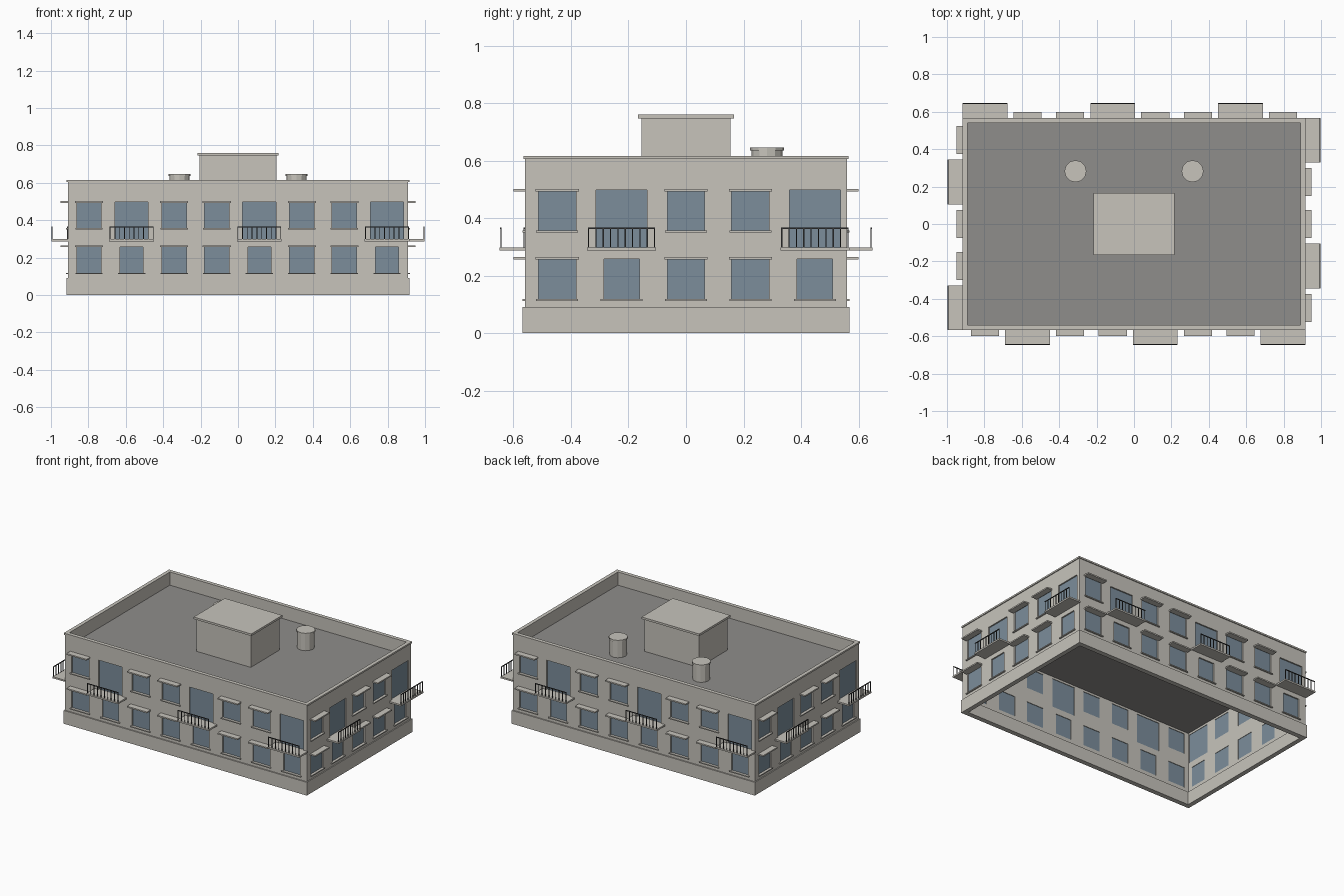
import bpy, bmesh, math
from mathutils import Matrix, Vector

if "Cube" in bpy.data.objects:
    bpy.data.objects.remove(bpy.data.objects["Cube"])


def material(name, rgb):
    m = bpy.data.materials.new(name)
    m.use_nodes = True
    m.diffuse_color = (*rgb, 1)
    m.node_tree.nodes["Principled BSDF"].inputs["Base Color"].default_value = (*rgb, 1)
    return m


STONE = material("warm grey plaster", (0.57, 0.55, 0.50))
ROOF = material("dark grey roofing", (0.275, 0.27, 0.26))
GLASS = material("blue grey glass", (0.20, 0.27, 0.33))
IRON = material("dark iron", (0.045, 0.045, 0.045))


def finish(name, bm, mat):
    bmesh.ops.recalc_face_normals(bm, faces=bm.faces[:])
    mesh = bpy.data.meshes.new(name)
    bm.to_mesh(mesh)
    bm.free()
    mesh.materials.append(mat)
    ob = bpy.data.objects.new(name, mesh)
    bpy.context.collection.objects.link(ob)
    return ob


def add_box(bm, lo, hi, turn=Matrix()):
    lo, hi = Vector(lo), Vector(hi)
    size = Matrix.Diagonal((*(hi - lo), 1))
    bmesh.ops.create_cube(bm, size=1, matrix=turn @ Matrix.Translation((lo + hi) / 2) @ size)


def box(name, lo, hi, mat):
    bm = bmesh.new()
    add_box(bm, lo, hi)
    return finish(name, bm, mat)


def ring(name, outer, inner, z0, z1, mat):
    """Rectangular frame with an open centre."""
    bm = bmesh.new()
    loops = []
    for (x, y), z in ((outer, z0), (outer, z1), (inner, z1), (inner, z0)):
        loops.append([bm.verts.new((sx * x, sy * y, z))
                      for sx, sy in ((-1, -1), (1, -1), (1, 1), (-1, 1))])
    for a, b in zip(loops, loops[1:] + loops[:1]):
        for i in range(4):
            j = (i + 1) % 4
            bm.faces.new((a[i], a[j], b[j], b[i]))
    return finish(name, bm, mat)


# Hollow shell: plinth, walls, cornice and sunken roof
HX, HY = 0.91, 0.56
ring("plinth", (0.916, 0.568), (0.885, 0.535), 0, 0.09, STONE)
walls = ring("walls", (HX, HY), (0.893, 0.542), 0.09, 0.606, STONE)
ring("cornice", (0.916, 0.566), (0.891, 0.54), 0.605, 0.616, STONE)
box("roof_deck", (-0.894, -0.543, 0.512), (0.894, 0.543, 0.525), ROOF)

# Facade parts gathered by kind; local frame is x along the wall, -y outwards
parts = {k: bmesh.new() for k in ("cutters", "glass", "sills", "awnings", "balconies", "railings")}


def opening(turn, u, width, z0, z1):
    h = width / 2
    add_box(parts["cutters"], (u - h, -0.05, z0), (u + h, 0.05, z1), turn)
    add_box(parts["glass"], (u - h, 0.009, z0), (u + h, 0.014, z1), turn)


def sill(turn, u, z):
    add_box(parts["sills"], (u - 0.073, -0.009, z - 0.007), (u + 0.073, 0.012, z), turn)


def awning(turn, u, z):
    add_box(parts["awnings"], (u - 0.075, -0.04, z - 0.004), (u + 0.075, 0.002, z + 0.005), turn)


def balcony(turn, u):
    add_box(parts["balconies"], (u - 0.12, -0.088, 0.287), (u + 0.12, 0.002, 0.298), turn)
    rail = parts["railings"]
    add_box(rail, (u - 0.117, -0.087, 0.362), (u + 0.117, -0.082, 0.367), turn)
    count = 10
    for i in range(count):
        x = u + (i / (count - 1) - 0.5) * 0.23
        add_box(rail, (x - 0.002, -0.086, 0.298), (x + 0.002, -0.082, 0.364), turn)


# Each facade: angle, distance from centre, bays, spacing, bays with balconies
long_side = (HY, 8, 0.2275, (1, 4, 7))
short_side = (HX, 5, 0.224, (1, 4))
for quarter in range(4):
    dist, bays, step, doors = short_side if quarter % 2 else long_side
    turn = Matrix.Rotation(quarter * math.pi / 2, 4, 'Z') @ Matrix.Translation((0, -dist, 0))
    for i in range(bays):
        u = (i - (bays - 1) / 2) * step
        door = i in doors
        opening(turn, u, 0.123 if door else 0.13, 0.117, 0.257)
        sill(turn, u, 0.118)
        if door:
            opening(turn, u, 0.177, 0.298, 0.498)
            balcony(turn, u)
        else:
            opening(turn, u, 0.13, 0.356, 0.498)
            sill(turn, u, 0.357)
            awning(turn, u, 0.26)
            awning(turn, u, 0.497)

# Cut the window openings through the walls
cutter = finish("opening_cutters", parts.pop("cutters"), STONE)
cutter.hide_render = True
mod = walls.modifiers.new("openings", 'BOOLEAN')
mod.operation = 'DIFFERENCE'
mod.solver = 'EXACT'
mod.object = cutter
cut_mesh = bpy.data.meshes.new_from_object(
    walls.evaluated_get(bpy.context.evaluated_depsgraph_get()))
walls.modifiers.clear()
walls.data = cut_mesh
bpy.data.objects.remove(cutter)

for key, mat in (("glass", GLASS), ("sills", STONE), ("awnings", STONE),
                 ("balconies", STONE), ("railings", IRON)):
    finish("window_glass" if key == "glass" else key, parts[key], mat)

# Stair house on the roof
box("stair_house", (-0.205, -0.155, 0.52), (0.205, 0.155, 0.748), STONE)
box("stair_house_cap", (-0.217, -0.167, 0.746), (0.217, 0.167, 0.76), STONE)

# Round vents with slightly wider lids
for side, x in (("right", -0.313), ("left", 0.313)):
    bm = bmesh.new()
    for r, z0, z1 in ((0.054, 0.52, 0.636), (0.059, 0.635, 0.646)):
        bmesh.ops.create_cone(bm, cap_ends=True, segments=12, radius1=r, radius2=r, depth=z1 - z0,
                              matrix=Matrix.Translation((x, 0.282, (z0 + z1) / 2)))
    finish("roof_vent_" + side, bm, STONE)
